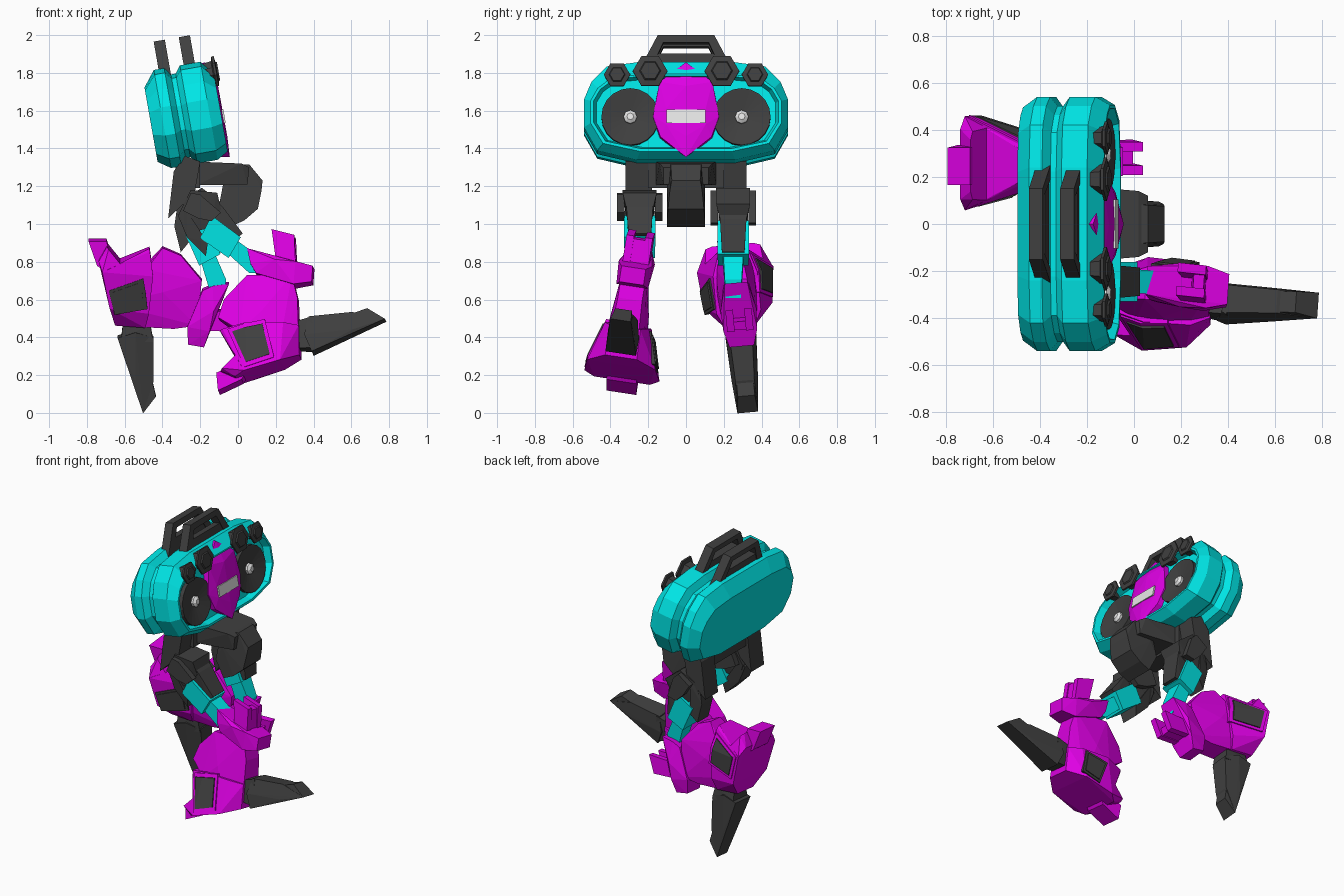
import bpy, bmesh, math
from mathutils import Matrix, Vector


def material(name, rgb):
    m = bpy.data.materials.new(name)
    m.diffuse_color = (*rgb, 1)
    return m


TEAL = material("teal", (0.0, 0.80, 0.80))
MAGENTA = material("magenta", (0.73, 0.0, 0.77))
DARK = material("charcoal", (0.05, 0.05, 0.05))
SILVER = material("silver", (0.80, 0.80, 0.80))
I = Matrix.Identity(4)


def finish(name, bm, mat, M):
    bmesh.ops.recalc_face_normals(bm, faces=bm.faces[:])
    bm.transform(M)
    me = bpy.data.meshes.new(name)
    bm.to_mesh(me)
    bm.free()
    me.materials.append(mat)
    ob = bpy.data.objects.new(name, me)
    bpy.context.collection.objects.link(ob)
    return ob


def hull(name, pts, mat, M=I):
    """Faceted convex block around 3D points."""
    bm = bmesh.new()
    for p in pts:
        bm.verts.new(p)
    bmesh.ops.convex_hull(bm, input=bm.verts[:])
    loose = [v for v in bm.verts if not v.link_faces]
    bmesh.ops.delete(bm, geom=loose, context='VERTS')
    bmesh.ops.dissolve_limit(bm, angle_limit=0.02, verts=bm.verts[:], edges=bm.edges[:])
    return finish(name, bm, mat, M)


def sym(pts):
    """(x, z, half width) points mirrored in y."""
    return [(x, s * w, z) for x, z, w in pts for s in (-1, 1)]


def slab(xz, y0, y1):
    return [(x, y, z) for x, z in xz for y in (y0, y1)]


def loft(name, rings, mat, M):
    bm = bmesh.new()
    vs = [[bm.verts.new(p) for p in r] for r in rings]
    n = len(rings[0])
    for a, b in zip(vs, vs[1:]):
        for i in range(n):
            bm.faces.new((a[i], a[(i + 1) % n], b[(i + 1) % n], b[i]))
    bm.faces.new(vs[0])
    bm.faces.new(vs[-1])
    return finish(name, bm, mat, M)


def disc(y, z, r, d, n):
    return [(d, y + r * math.cos(math.tau * i / n), z + r * math.sin(math.tau * i / n)) for i in range(n)]


# ---- Torso: two-lobed case leaning back, grooved, with a deeper chamfer along the top
T = Matrix.Translation((-0.272, 0, 1.58)) @ Matrix.Rotation(math.radians(-10), 4, 'Y')
half = [(0.24, 0.262), (0.42, 0.237), (0.50, 0.155), (0.54, 0.06), (0.54, -0.09), (0.47, -0.215), (0.26, -0.265)]
outline = half + [(-y, z) for y, z in reversed(half)]


def ring(d, inset, top):
    return [(d, y * (1 - inset / 0.54), z * (1 - (top if z > 0 else inset) / 0.27)) for y, z in outline]


loft("torso_case", [ring(*r) for r in (
    (-0.195, 0.045, 0.085), (-0.13, 0, 0), (-0.075, 0, 0), (-0.045, 0.04, 0.04), (-0.02, 0.04, 0.04),
    (0.01, 0, 0), (0.12, 0, 0), (0.18, 0.035, 0.08), (0.18, 0.05, 0.09), (0.135, 0.065, 0.10))], TEAL, T)

# ---- Speakers, hubs and knobs on the chest
for s, side in ((-1, "left"), (1, "right")):
    y = s * 0.295
    loft(f"speaker_{side}", [disc(y, -0.04, r, d, 20) for r, d in
                             ((0.153, 0.12), (0.153, 0.162), (0.147, 0.162), (0.04, 0.142))], DARK, T)
    loft(f"speaker_hub_{side}", [disc(y, -0.04, r, d, 8) for r, d in
                                 ((0.036, 0.13), (0.036, 0.157), (0.018, 0.17))], SILVER, T)
    for ky, kz, r, k in ((0.19, 0.20, 0.092, "inner"), (0.365, 0.18, 0.07, "outer")):
        loft(f"knob_{k}_{side}", [disc(s * ky, kz, q, d, 6) for q, d in
                                  ((r * 0.6, 0.12), (r * 0.7, 0.175), (r, 0.182), (r, 0.194),
                                   (r * 0.62, 0.198), (r * 0.55, 0.206))], DARK, T)

# ---- Chest plate: pointed brow and chin, raised centre, visor
hull("chest_plate", sym([
    (0.10, 0.25, 0.0), (0.145, 0.255, 0.0), (0.12, 0.15, 0.14), (0.172, 0.145, 0.14),
    (0.12, -0.04, 0.178), (0.166, -0.04, 0.175), (0.12, -0.15, 0.14), (0.17, -0.15, 0.135),
    (0.12, -0.25, 0.0), (0.186, -0.262, 0.0), (0.186, 0.0, 0.105), (0.186, -0.085, 0.105),
    (0.19, 0.12, 0.0), (0.192, -0.15, 0.0)]), MAGENTA, T)
hull("visor", slab([(0.178, -0.08), (0.178, -0.008), (0.196, -0.008), (0.196, -0.08)], -0.103, 0.103), SILVER, T)

# ---- Carrying handles
U = [(-0.25, 0.22), (-0.15, 0.41), (0.15, 0.41), (0.25, 0.22), (0.19, 0.22), (0.12, 0.372), (-0.12, 0.372), (-0.19, 0.22)]
for d, k in ((-0.075, "back"), (0.06, "front")):
    loft(f"handle_{k}", [[(d + t, y, z) for y, z in U] for t in (-0.03, 0.03)], DARK, T)
    hull(f"handle_base_{k}", slab([(d - 0.025, 0.22), (d + 0.025, 0.22), (d + 0.025, 0.312), (d - 0.025, 0.312)],
                                  -0.18, 0.18), DARK, T)

# ---- Pelvis
hull("waist", sym([(-0.22, 1.33, 0.16), (0.02, 1.32, 0.14), (0.06, 1.30, 0.12),
                   (0.05, 1.21, 0.12), (-0.22, 1.205, 0.16)]), DARK)
hull("pelvis_nose", sym([(-0.06, 1.31, 0.09), (0.06, 1.315, 0.08), (0.13, 1.23, 0.075), (0.125, 1.18, 0.085),
                         (0.105, 1.08, 0.095), (0.035, 1.02, 0.10), (-0.04, 0.985, 0.10),
                         (-0.10, 1.10, 0.10), (-0.05, 1.20, 0.10)]), DARK)
hull("hip_bar", slab([(-0.33, 1.20), (-0.33, 1.32), (-0.2, 1.35), (-0.2, 1.19)], -0.2, 0.2), DARK)
for s, side in ((-1, "left"), (1, "right")):
    hull(f"hip_{side}", slab([(-0.34, 1.28), (-0.37, 1.03), (-0.23, 1.16), (-0.2, 1.33), (-0.28, 1.36)],
                             s * 0.18, s * 0.32), DARK)


# ---- Thigh: bracket with cheeks, guards and a stepped piston
def thigh(side, M):
    hull(f"hip_bracket_{side}", sym([(-0.31, 1.06, 0.07), (-0.25, 1.18, 0.09), (-0.11, 1.165, 0.09), (-0.09, 1.08, 0.07),
                                     (-0.15, 0.98, 0.06), (-0.27, 0.95, 0.06)]), DARK, M)
    hull(f"thigh_guard_{side}", sym([(-0.32, 1.05, 0.06), (-0.27, 1.07, 0.08), (-0.16, 0.90, 0.075),
                                     (-0.17, 0.83, 0.06), (-0.27, 0.93, 0.06)]), DARK, M)
    hull(f"thigh_shield_{side}", sym([(-0.12, 1.13, 0.07), (-0.08, 1.09, 0.07), (0.025, 0.95, 0.06),
                                      (-0.01, 0.92, 0.06), (-0.15, 1.03, 0.06)]), DARK, M)
    for s in (-1, 1):
        hull(f"bracket_cheek_{side}", slab([(-0.29, 1.07), (-0.25, 1.165), (-0.2, 1.155), (-0.09, 1.06),
                                            (-0.14, 1.015), (-0.21, 1.03)], s * 0.08, s * 0.12), DARK, M)
    hull(f"thigh_{side}", sym([(-0.14, 1.045, 0.084), (0.015, 0.93, 0.084), (-0.05, 0.82, 0.08),
                               (-0.2, 0.925, 0.08)]), TEAL, M)
    hull(f"thigh_piston_{side}", sym([(-0.03, 0.93, 0.055), (0.11, 0.83, 0.045), (0.15, 0.74, 0.04),
                                      (0.06, 0.74, 0.045), (-0.05, 0.84, 0.055)]), TEAL, M)


# ---- Lower leg: shin, flared ankle, panels, knee guard, heel and toe
def flare(x, z):
    return 0.118 + (0.46 - z) * 0.31 - max(0.0, 0.05 - x) * 0.4


def lower_leg(side, s, M):
    hull(f"shin_{side}", sym([(0.29, 0.72, 0.065), (0.32, 0.60, 0.065), (0.335, 0.29, 0.08), (0.22, 0.26, 0.12),
                              (0.05, 0.72, 0.06), (-0.07, 0.595, 0.045), (-0.10, 0.495, 0.055),
                              (0.02, 0.42, 0.10), (0.13, 0.52, 0.10)]), MAGENTA, M)
    sides = [(0.25, 0.46), (0.05, 0.46), (-0.075, 0.43), (0.0, 0.28), (0.05, 0.19), (0.24, 0.25)]
    hull(f"ankle_{side}", sym([(x, z, flare(x, z)) for x, z in sides] + [
        (0.335, 0.29, 0.085), (0.33, 0.45, 0.08), (-0.09, 0.425, 0.06)]), MAGENTA, M)
    hull(f"foot_{side}", sym([(0.0, 0.28, flare(0, 0.28)), (-0.07, 0.21, 0.145), (0.05, 0.19, 0.2), (0.24, 0.25, 0.18),
                              (0.10, 0.30, 0.16), (0.0, 0.165, 0.15), (-0.08, 0.20, 0.11)]), MAGENTA, M)
    # outer panel in a raised frame, inner panel set further forward
    panel = [(-0.02, 0.41), (0.05, 0.43), (0.14, 0.45), (0.185, 0.28), (0.06, 0.235)]
    cx, cz = 0.09, 0.345
    for k, dx, g1, rim in ((s, 0.0, 1.25, MAGENTA), (-s, 0.085, 1.0, DARK)):
        for nm, g, h, mat in (("frame", g1, 0.008, rim), ("panel", g1 * 0.8, 0.015, DARK)):
            pts = []
            for x, z in panel:
                px, pz = cx + dx + (x - cx) * g, cz + (z - cz) * g
                pts += [(px, k * (flare(px, pz) + e), pz) for e in (h - 0.02, h)]
            hull(f"ankle_{nm}_{side}", pts, mat, M)
    hull(f"heel_{side}", sym([(-0.095, 0.10, 0.08), (-0.105, 0.195, 0.08), (0.02, 0.25, 0.08), (0.08, 0.25, 0.08),
                              (0.03, 0.16, 0.08)]), MAGENTA, M)
    hull(f"knee_guard_{side}", sym([(0.05, 0.865, 0.06), (0.10, 0.73, 0.07), (0.07, 0.78, 0.07), (0.2, 0.80, 0.095),
                                    (0.31, 0.79, 0.09), (0.40, 0.77, 0.065), (0.395, 0.685, 0.065),
                                    (0.30, 0.67, 0.085)]), MAGENTA, M)
    for k in (-1, 1):
        hull(f"knee_prong_{side}", slab([(0.18, 0.965), (0.30, 0.935), (0.31, 0.76), (0.21, 0.76), (0.22, 0.87)],
                                        k * 0.03, k * 0.07), MAGENTA, M)
    hull(f"knee_web_{side}", slab([(0.25, 0.93), (0.295, 0.92), (0.305, 0.76), (0.24, 0.76)], -0.04, 0.04), MAGENTA, M)
    hull(f"toe_root_{side}", sym([(0.30, 0.33, 0.06), (0.30, 0.47, 0.06), (0.40, 0.50, 0.065), (0.42, 0.33, 0.08)]), DARK, M)
    hull(f"toe_{side}", sym([(0.38, 0.50, 0.06), (0.36, 0.40, 0.082), (0.40, 0.31, 0.082), (0.61, 0.525, 0.05),
                             (0.62, 0.43, 0.07), (0.785, 0.488, 0.055)]), DARK, M)
    hull(f"toe_tip_{side}", sym([(0.56, 0.50, 0.045), (0.69, 0.546, 0.045), (0.785, 0.488, 0.055),
                                 (0.60, 0.42, 0.06)]), DARK, M)


def about(pivot, target, *rots):
    M = Matrix.Translation(target)
    for angle, axis in rots:
        M = M @ Matrix.Rotation(angle, 4, axis)
    return M @ Matrix.Translation(-Vector(pivot))


# ---- Forward leg, splayed slightly outward
thigh("forward", Matrix.Translation((0, -0.245, 0)))
lower_leg("forward", -1, about((0.15, 0, 0.7), (0.15, -0.27, 0.7), (-0.07, 'Z'), (-0.15, 'X')))

# ---- Raised rear leg, the same parts swung back
thigh("rear", about((-0.2, 0, 1.08), (-0.2, 0.25, 1.08), (math.radians(31), 'Y')))
lower_leg("rear", 1, about((0.4, 0, 0.73), (-0.22, 0.295, 0.357), (0.09, 'X'), (math.radians(96.3), 'Y')))
